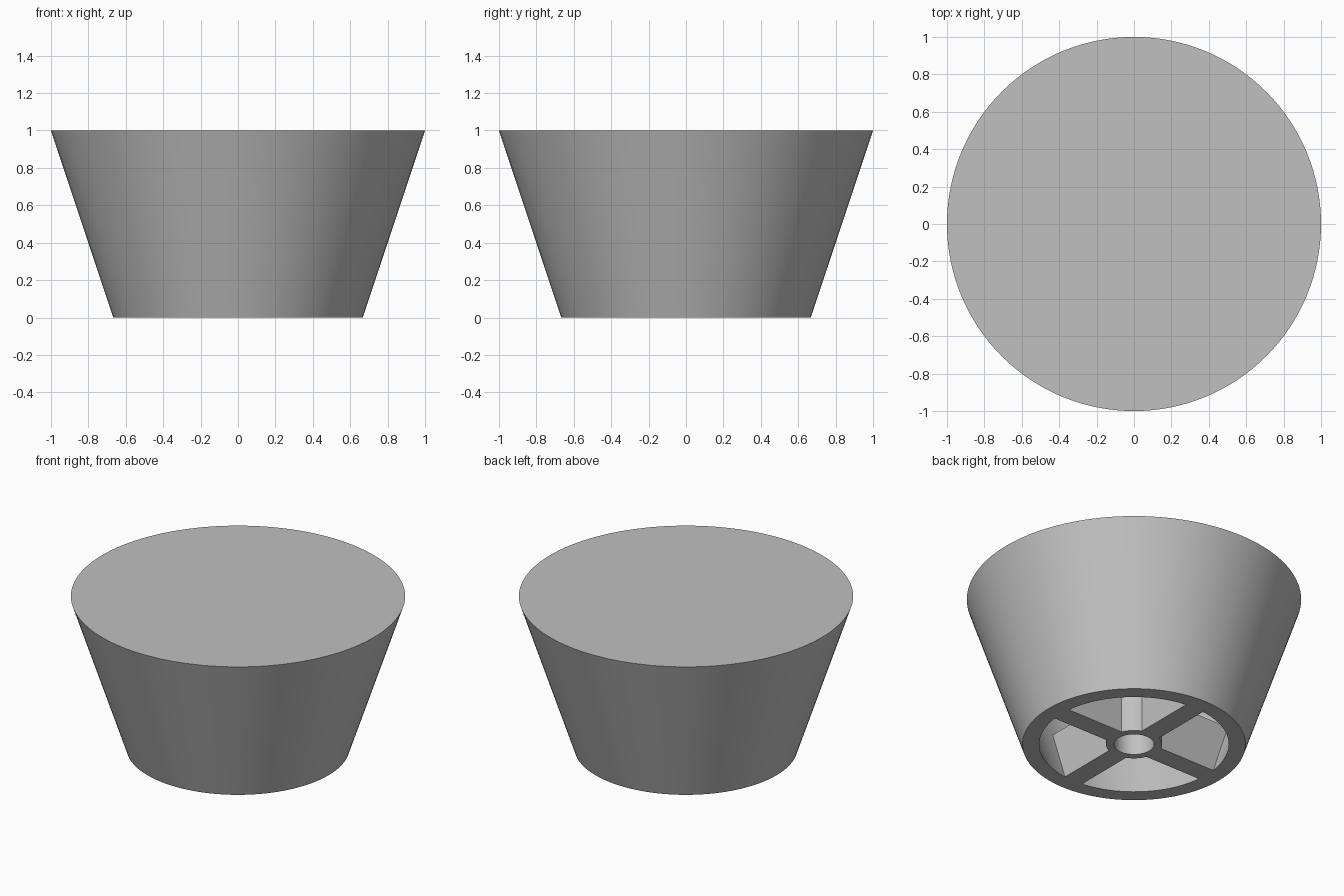
import bpy
import bmesh
from math import radians, pi
from mathutils import Matrix

old = bpy.data.objects.get("Cube")
if old:
    bpy.data.objects.remove(old, do_unlink=True)

# Single grey material
GREY = (0.53, 0.53, 0.53, 1.0)
grey = bpy.data.materials.new("plain grey")
grey.use_nodes = True
grey.diffuse_color = GREY
grey.node_tree.nodes["Principled BSDF"].inputs["Base Color"].default_value = GREY

# Main dimensions
BASE_R, TOP_R, HEIGHT = 0.667, 1.0, 1.0
WALL = 0.1
CEILING = 0.9
SLOPE = (TOP_R - BASE_R) / HEIGHT
HUB_R, HOLE_R = 0.167, 0.12
SPOKE_W, SPOKE_H = 0.133, 0.34


def finish(name, bm):
    """Turn a bmesh into a smooth-shaded object with sharp edges kept."""
    bmesh.ops.remove_doubles(bm, verts=bm.verts[:], dist=1e-5)
    bmesh.ops.recalc_face_normals(bm, faces=bm.faces[:])
    mesh = bpy.data.meshes.new(name)
    bm.to_mesh(mesh)
    bm.free()
    mesh.materials.append(grey)
    obj = bpy.data.objects.new(name, mesh)
    bpy.context.collection.objects.link(obj)
    bpy.ops.object.select_all(action="DESELECT")
    obj.select_set(True)
    bpy.context.view_layer.objects.active = obj
    bpy.ops.object.shade_smooth_by_angle(angle=radians(30))
    return obj


def lathe(name, profile, closed=False, steps=128):
    """Spin an (r, z) profile about the z axis."""
    bm = bmesh.new()
    verts = [bm.verts.new((r, 0, z)) for r, z in profile]
    pairs = list(zip(verts, verts[1:]))
    if closed:
        pairs.append((verts[-1], verts[0]))
    edges = [bm.edges.new(p) for p in pairs]
    bmesh.ops.spin(bm, geom=verts + edges, cent=(0, 0, 0), axis=(0, 0, 1),
                   angle=2 * pi, steps=steps, use_merge=True)
    return finish(name, bm)


# Tapered shell, closed on top and hollow below
inner = BASE_R - WALL
lathe("tapered_body", [
    (0, HEIGHT), (TOP_R, HEIGHT), (BASE_R, 0), (inner, 0),
    (inner + SLOPE * CEILING, CEILING), (0, CEILING),
])

# Ring-shaped hub in the base
lathe("hub", [(HUB_R, 0), (HUB_R, SPOKE_H), (HOLE_R, SPOKE_H), (HOLE_R, 0)],
      closed=True, steps=64)

# Four spokes whose outer ends follow the sloping wall
start, end = HUB_R - 0.015, inner + 0.005
outline = [(start, 0), (end, 0), (end + SLOPE * SPOKE_H, SPOKE_H), (start, SPOKE_H)]
for i, side in enumerate(("left", "back", "right", "front")):
    bm = bmesh.new()
    face = bm.faces.new([bm.verts.new((x, -SPOKE_W / 2, z)) for x, z in outline])
    sweep = bmesh.ops.extrude_face_region(bm, geom=[face])
    moved = [v for v in sweep["geom"] if isinstance(v, bmesh.types.BMVert)]
    bmesh.ops.translate(bm, verts=moved, vec=(0, SPOKE_W, 0))
    if not face.is_valid or len(bm.faces) < 6:
        bmesh.ops.holes_fill(bm, edges=bm.edges[:], sides=4)
    bm.transform(Matrix.Rotation(i * pi / 2, 4, "Z"))
    finish(side + "_spoke", bm)
